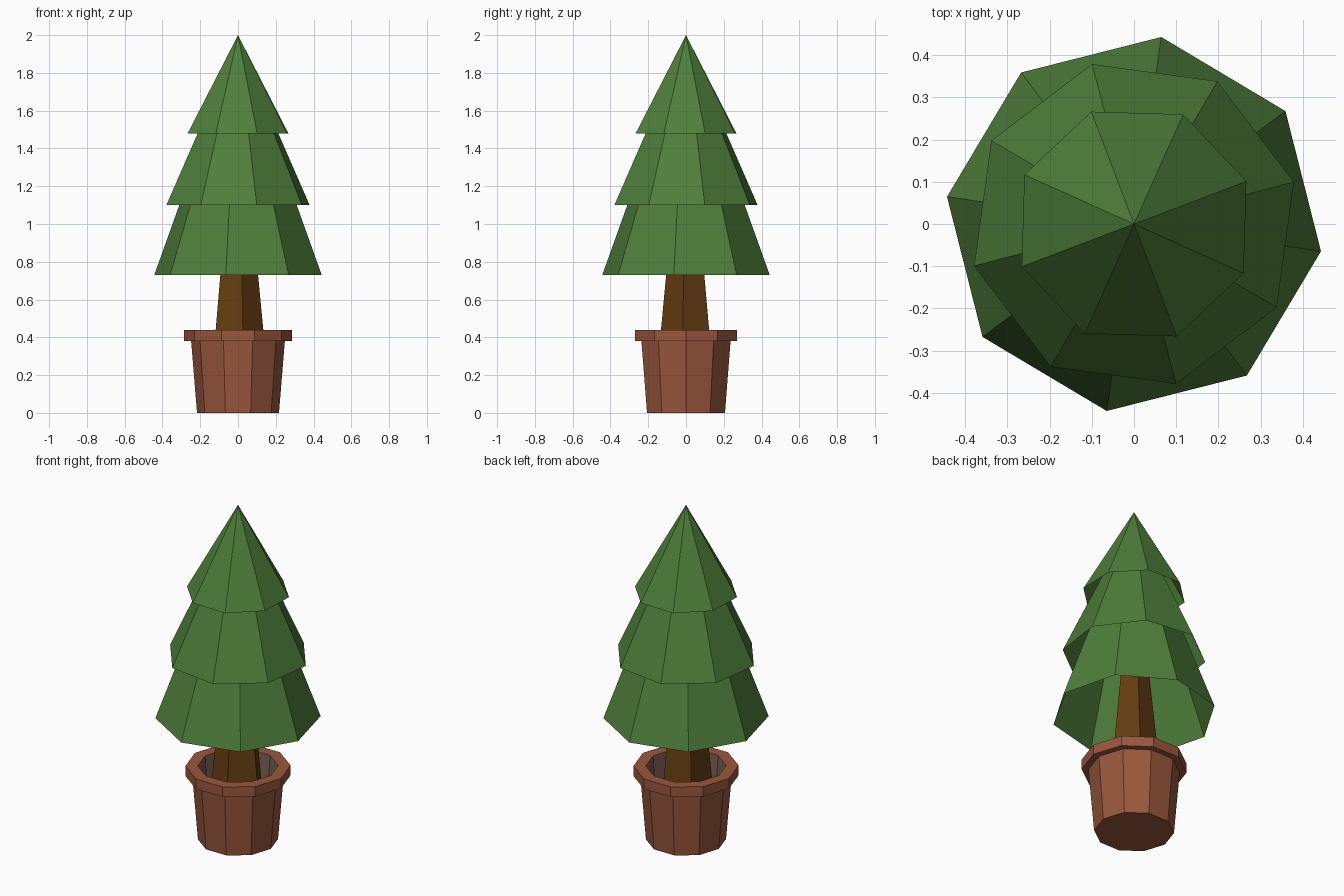
import bpy, bmesh, math

if "Cube" in bpy.data.objects:
    bpy.data.objects.remove(bpy.data.objects["Cube"])


def material(name, rgb):
    m = bpy.data.materials.new(name)
    m.diffuse_color = (*rgb, 1.0)
    m.use_nodes = True
    m.node_tree.nodes["Principled BSDF"].inputs["Base Color"].default_value = m.diffuse_color
    return m


LEAF = material("leaf_green", (0.078, 0.21, 0.043))
BARK = material("bark_brown", (0.13, 0.046, 0.006))
CLAY = material("terracotta", (0.32, 0.095, 0.046))
INNER = material("pot_inside_grey_brown", (0.19, 0.105, 0.085))


def lathe(name, profile, sides, turn, mats, inner_from=None, cap_start=False, cap_end=False):
    """Turn (radius, z) points into a flat-sided solid; radius 0 makes a tip.
    Strips from index inner_from onward get the second material."""
    bm = bmesh.new()
    rings = []
    for r, z in profile:
        if r == 0:
            rings.append([bm.verts.new((0, 0, z))] * sides)
        else:
            rings.append([bm.verts.new((r * math.cos(a), r * math.sin(a), z))
                          for a in (math.radians(turn) + math.tau * i / sides
                                    for i in range(sides))])
    for k, (lo, hi) in enumerate(zip(rings, rings[1:])):
        for i in range(sides):
            j = (i + 1) % sides
            corners = list(dict.fromkeys((lo[i], lo[j], hi[j], hi[i])))
            f = bm.faces.new(corners)
            f.material_index = int(inner_from is not None and k >= inner_from)
    if cap_start:
        bm.faces.new(rings[0][::-1])
    if cap_end:
        f = bm.faces.new(rings[-1])
        f.material_index = int(inner_from is not None)
    mesh = bpy.data.meshes.new(name)
    bm.to_mesh(mesh)
    bm.free()
    for m in mats:
        mesh.materials.append(m)
    ob = bpy.data.objects.new(name, mesh)
    bpy.context.collection.objects.link(ob)
    return ob


# Pot: tapered wall, overhanging rim, hollow inside with a floor
lathe("pot", [(0.217, 0), (0.248, 0.38), (0.285, 0.38), (0.285, 0.44),
              (0.218, 0.44), (0.20, 0.20)],
      10, 0, [CLAY, INNER], inner_from=4, cap_start=True, cap_end=True)

# Trunk: five-sided and tapered, running up inside the foliage
lathe("trunk", [(0.158, 0.20), (0.135, 0.44), (0.107, 0.73), (0.081, 1.0)],
      5, -79, [BARK], cap_end=True)

# Foliage: three open eight-sided cones, each twisted differently
for name, radius, base, tip, turn in (("lower_branches", 0.448, 0.73, 1.97, 36.7),
                                      ("middle_branches", 0.392, 1.10, 1.97, 14.7),
                                      ("top_branches", 0.285, 1.48, 2.0, 20.8)):
    lathe(name, [(radius, base), (0, tip)], 8, turn, [LEAF])
